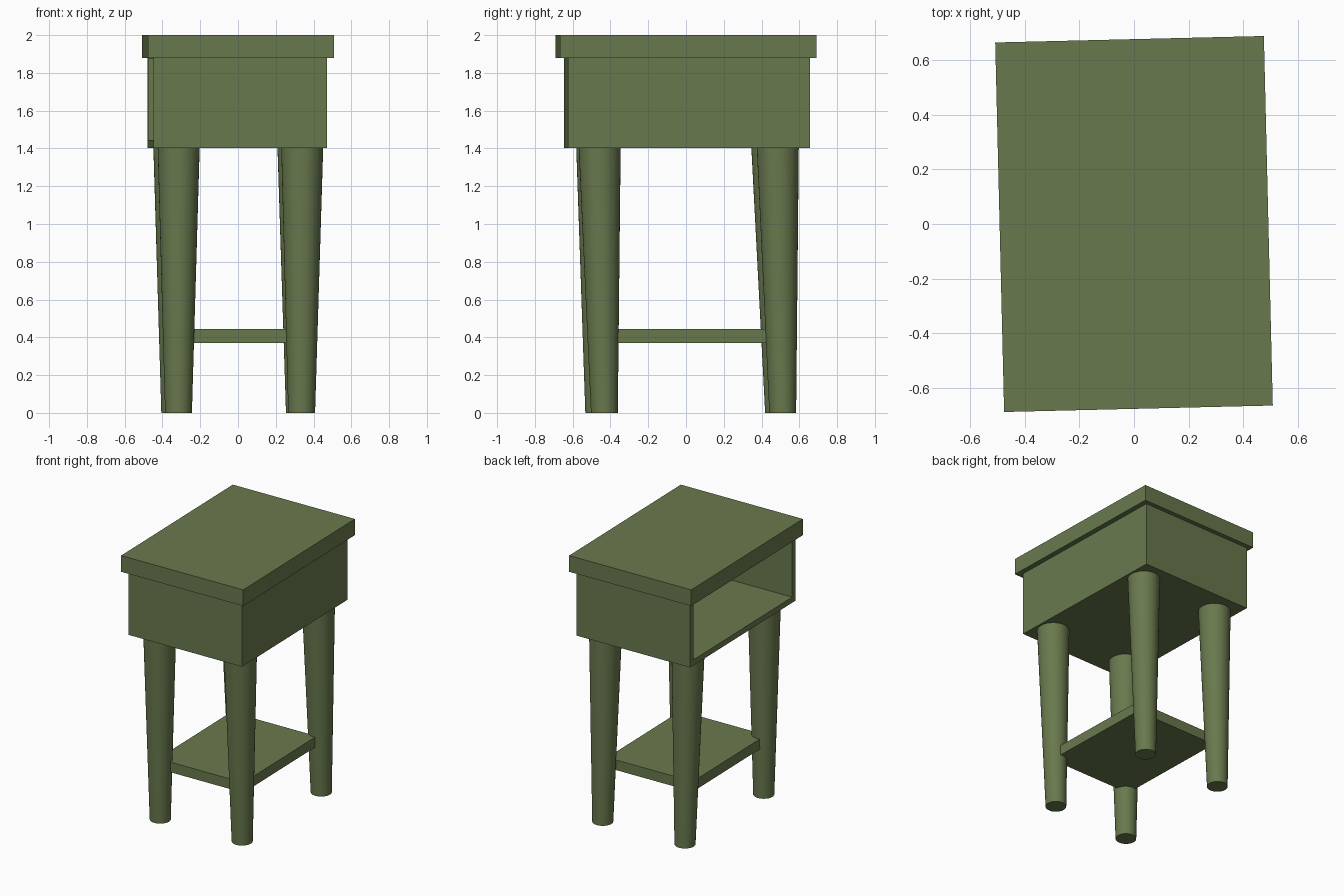
import bpy, bmesh, math
from mathutils import Matrix, Vector

if "Cube" in bpy.data.objects:
    bpy.data.objects.remove(bpy.data.objects["Cube"])

TURN = Matrix.Rotation(math.radians(1.38), 4, 'Z')  # whole table is turned slightly

green = bpy.data.materials.new("olive green")
green.diffuse_color = (0.141, 0.191, 0.075, 1)
green.use_nodes = True
green.node_tree.nodes["Principled BSDF"].inputs["Base Color"].default_value = green.diffuse_color


def finish(bm, name):
    bmesh.ops.recalc_face_normals(bm, faces=bm.faces)
    mesh = bpy.data.meshes.new(name)
    bm.to_mesh(mesh)
    bm.free()
    ob = bpy.data.objects.new(name, mesh)
    bpy.context.collection.objects.link(ob)
    mesh.materials.append(green)
    return ob


def box_bm(x0, x1, y0, y1, z0, z1):
    bm = bmesh.new()
    bmesh.ops.create_cube(bm, size=1)
    bmesh.ops.scale(bm, vec=(x1 - x0, y1 - y0, z1 - z0), verts=bm.verts)
    bmesh.ops.translate(bm, vec=((x0 + x1) / 2, (y0 + y1) / 2, (z0 + z1) / 2), verts=bm.verts)
    return bm


def turned(bm, name):
    bm.transform(TURN)
    return finish(bm, name)


# Table top
turned(box_bm(-0.493, 0.493, -0.678, 0.678, 1.88, 2.0), "table_top")

# Storage box, hollowed out from its open left side
bm = box_bm(-0.463, 0.455, -0.635, 0.645, 1.403, 1.88)
left = [f for f in bm.faces if f.calc_center_median().x < -0.46]
bmesh.ops.inset_region(bm, faces=left, thickness=0.042, use_even_offset=True)
for v in left[0].verts:  # the opening reaches up to the top
    if v.co.z > 1.7:
        v.co.z = 1.875
pocket = bmesh.ops.extrude_face_region(bm, geom=left)
bmesh.ops.translate(bm, vec=(0.875, 0, 0),
                    verts=[g for g in pocket["geom"] if isinstance(g, bmesh.types.BMVert)])
bmesh.ops.delete(bm, geom=[f for f in left if f.is_valid], context='FACES_ONLY')
turned(bm, "storage_box")

# Lower shelf
turned(box_bm(-0.345, 0.347, -0.455, 0.435, 0.37, 0.445), "lower_shelf")

# Tapered round legs: name, foot centre, top centre
legs = [
    ("front_left_leg", (-0.315, -0.462), (-0.314, -0.470)),
    ("front_right_leg", (0.337, -0.432), (0.340, -0.457)),
    ("back_left_leg", (-0.335, 0.490), (-0.337, 0.457)),
    ("back_right_leg", (0.325, 0.512), (0.320, 0.486)),
]
for name, foot, top in legs:
    bm = bmesh.new()
    h = 1.403
    bmesh.ops.create_cone(bm, cap_ends=True, segments=40, radius1=0.071, radius2=0.111, depth=h)
    for v in bm.verts:
        c = foot if v.co.z < 0 else top
        v.co += Vector((c[0], c[1], h / 2))
    ob = finish(bm, name)
    for p in ob.data.polygons:
        p.use_smooth = len(p.vertices) == 4
